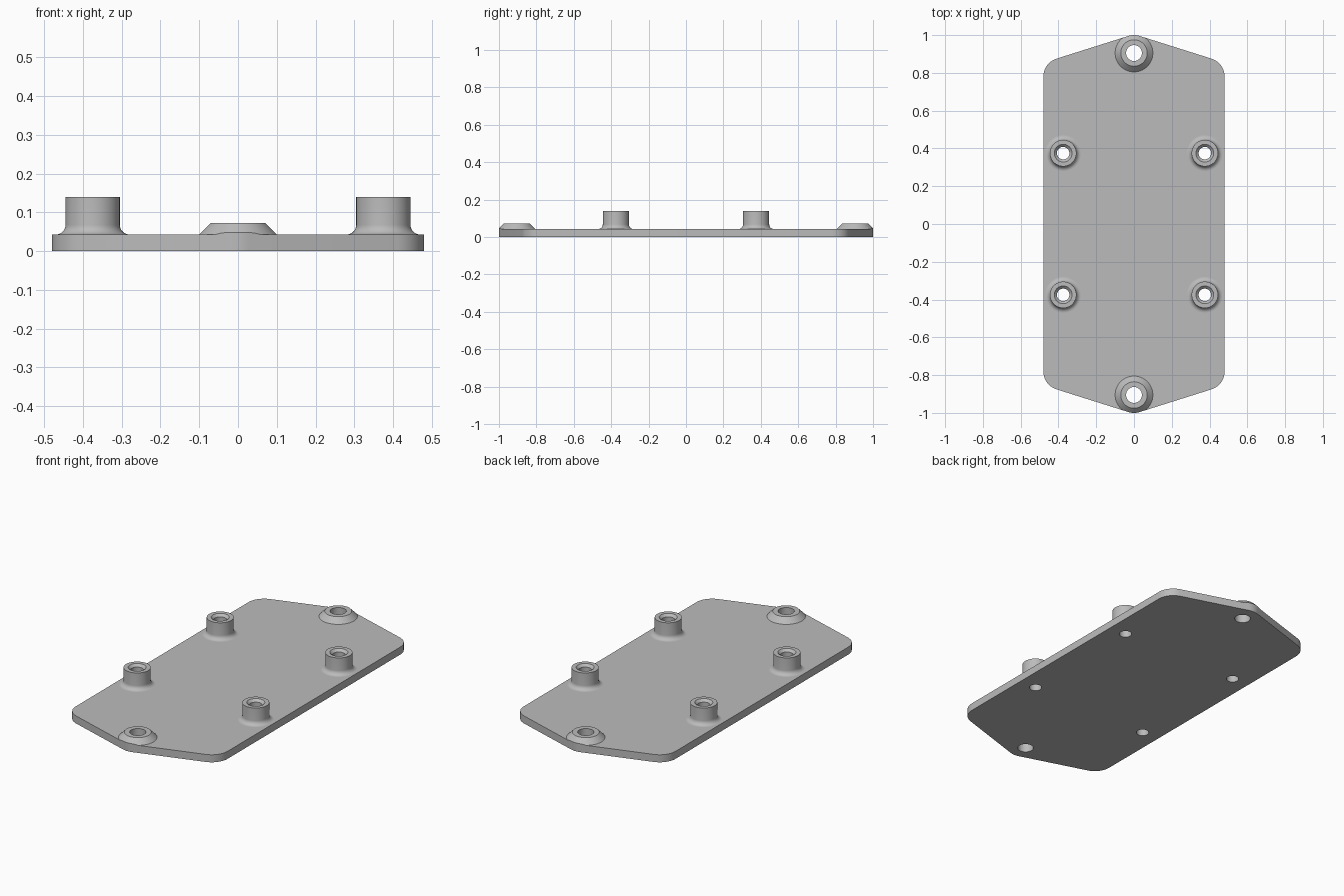
import bpy, bmesh
from math import sin, cos, pi, atan2
from mathutils import Vector

cube = bpy.data.objects.get("Cube")
if cube:
    bpy.data.objects.remove(cube)

PLATE_TOP = 0.043
CORNER_R = 0.1
CORNER_X, CORNER_Y, TIP_Y = 0.38, 0.78, 0.9
SEGMENTS = 48

grey = bpy.data.materials.new("plain grey")
grey.use_nodes = True
grey.diffuse_color = (0.5, 0.5, 0.5, 1)
grey.node_tree.nodes["Principled BSDF"].inputs["Base Color"].default_value = grey.diffuse_color


def finish(bm, name, location=(0, 0, 0)):
    bmesh.ops.recalc_face_normals(bm, faces=bm.faces[:])
    mesh = bpy.data.meshes.new(name)
    bm.to_mesh(mesh)
    bm.free()
    mesh.materials.append(grey)
    obj = bpy.data.objects.new(name, mesh)
    obj.location = location
    bpy.context.collection.objects.link(obj)
    bpy.ops.object.select_all(action='DESELECT')
    obj.select_set(True)
    bpy.context.view_layer.objects.active = obj
    bpy.ops.object.shade_smooth_by_angle()
    return obj


def arc(cx, cy, r, start, end, steps):
    angles = [start + (end - start) * i / steps for i in range(steps + 1)]
    return [Vector((cx + r * cos(a), cy + r * sin(a), 0)) for a in angles]


def circle(cx, cy, r):
    return arc(cx, cy, r, 0, 2 * pi, SEGMENTS)[:-1]


def revolve(profile):
    """Spin a closed (radius, height) profile around the z axis."""
    bm = bmesh.new()
    rings = [[bm.verts.new((p.x, p.y, z)) for p in circle(0, 0, r)] for r, z in profile]
    for a, b in zip(rings, rings[1:] + rings[:1]):
        for i in range(SEGMENTS):
            j = (i + 1) % SEGMENTS
            bm.faces.new((a[i], a[j], b[j], b[i]))
    bmesh.ops.recalc_face_normals(bm, faces=bm.faces[:])
    return bm


def drop_underside(bm):
    hidden = [f for f in bm.faces if all(abs(v.co.z - PLATE_TOP) < 1e-5 for v in f.verts)]
    bmesh.ops.delete(bm, geom=hidden, context='FACES')


# Plate outline: six rounded corners joined by straight edges
tilt = atan2(CORNER_X, TIP_Y - CORNER_Y)
outline = []
for cx, cy, start, end in (
        (CORNER_X, -CORNER_Y, -tilt, 0),
        (CORNER_X, CORNER_Y, 0, tilt),
        (0, TIP_Y, tilt, pi - tilt),
        (-CORNER_X, CORNER_Y, pi - tilt, pi),
        (-CORNER_X, -CORNER_Y, pi, pi + tilt),
        (0, -TIP_Y, pi + tilt, 2 * pi - tilt)):
    outline += arc(cx, cy, CORNER_R, start, end, 10)

# Hole positions
SCREW_R, MOUNT_R = 0.033, 0.042
standoffs = [(sx * 0.375, sy * 0.375) for sx in (-1, 1) for sy in (-1, 1)]
mounts = [(0, -0.905), (0, 0.905)]

# Plate with through holes
bm = bmesh.new()
loops = [outline]
loops += [circle(x, y, SCREW_R) for x, y in standoffs]
loops += [circle(x, y, MOUNT_R) for x, y in mounts]
edges = []
for loop in loops:
    verts = [bm.verts.new(p) for p in loop]
    edges += [bm.edges.new((a, b)) for a, b in zip(verts, verts[1:] + verts[:1])]
bmesh.ops.triangle_fill(bm, edges=edges, use_beauty=True, normal=(0, 0, 1))
raised = bmesh.ops.extrude_face_region(bm, geom=bm.faces[:])["geom"]
bmesh.ops.translate(bm, vec=(0, 0, PLATE_TOP),
                    verts=[g for g in raised if isinstance(g, bmesh.types.BMVert)])
finish(bm, "base_plate")

# Standoffs: filleted foot, straight post, countersunk hole
POST_R, POST_TOP, FILLET, SINK = 0.07, 0.14, 0.025, 0.014
foot = [(POST_R + FILLET * (1 - sin(t)), PLATE_TOP + FILLET * (1 - cos(t)))
        for t in (i * pi / 16 for i in range(9))]
post = foot + [(POST_R, POST_TOP), (SCREW_R + SINK, POST_TOP),
               (SCREW_R, POST_TOP - SINK), (SCREW_R, PLATE_TOP)]
for x, y in standoffs:
    bm = revolve(post)
    drop_underside(bm)
    side = "left" if x > 0 else "right"
    finish(bm, ("front_" if y < 0 else "back_") + side + "_standoff", (x, y, 0))

# End bosses: chamfered rings trimmed flush with the plate edge
boss = [(0.1, PLATE_TOP), (0.07, 0.073), (MOUNT_R, 0.073), (MOUNT_R, PLATE_TOP)]
for x, y in mounts:
    bm = revolve(boss)
    centre = Vector((x, y, 0))
    for a, b in zip(outline, outline[1:] + outline[:1]):
        d = b - a
        normal = Vector((d.y, -d.x, 0)).normalized()
        if (a - centre).dot(normal) > 0.1:
            continue
        cut = bmesh.ops.bisect_plane(bm, geom=bm.verts[:] + bm.edges[:] + bm.faces[:],
                                     plane_co=a - centre, plane_no=normal, clear_outer=True)
        rim = [g for g in cut["geom_cut"] if isinstance(g, bmesh.types.BMEdge)]
        if rim:
            bmesh.ops.holes_fill(bm, edges=rim, sides=0)
    drop_underside(bm)
    finish(bm, "front_boss" if y < 0 else "back_boss", (x, y, 0))
